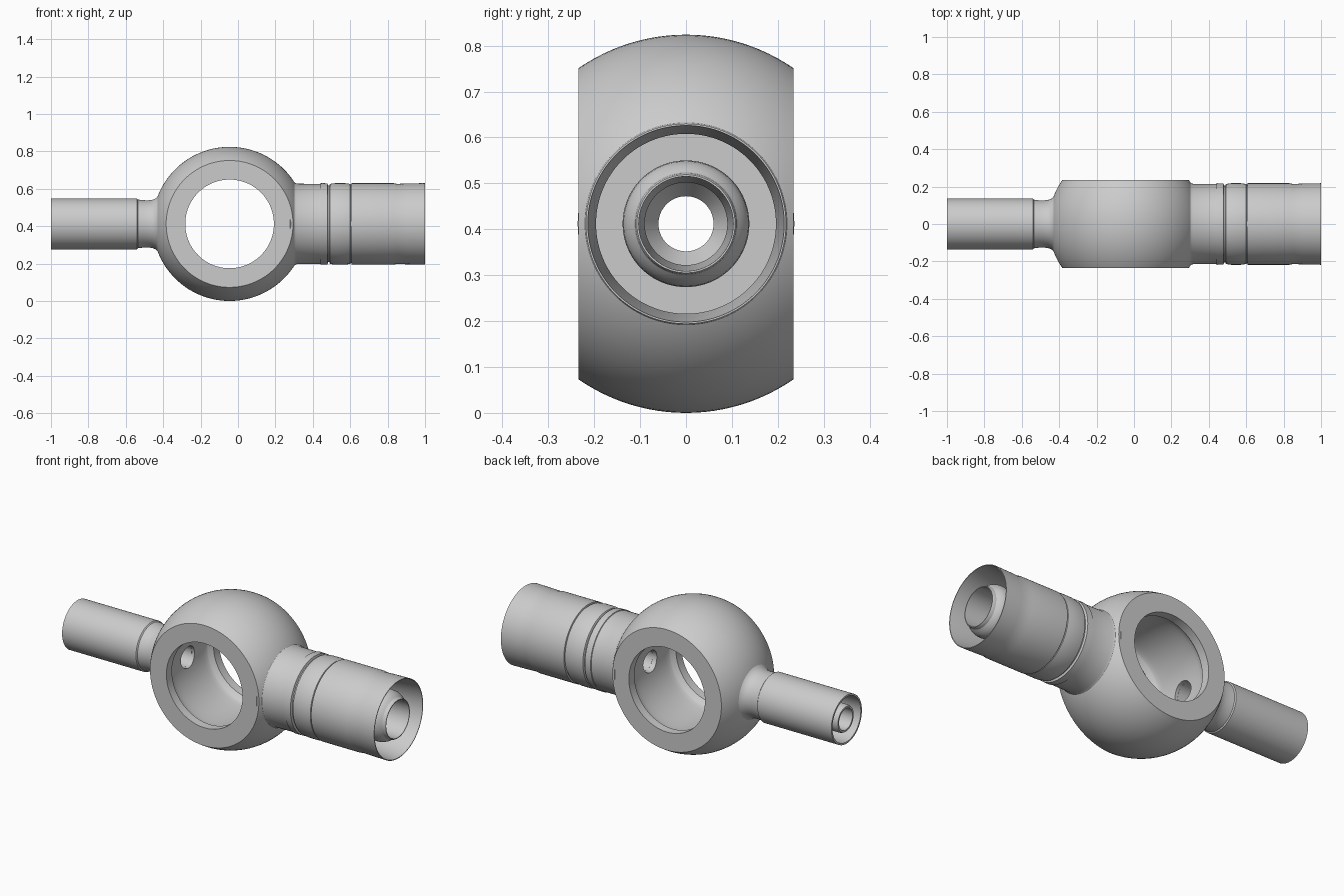
import bpy, bmesh, math
from mathutils import Matrix, Vector

if "Cube" in bpy.data.objects:
    bpy.data.objects.remove(bpy.data.objects["Cube"])

CX, CZ, R, HALF = -0.045, 0.412, 0.412, 0.234

steel = bpy.data.materials.new("brushed steel grey")
steel.use_nodes = True
GREY = (0.6, 0.6, 0.6, 1)
steel.diffuse_color = GREY
steel.node_tree.nodes["Principled BSDF"].inputs["Base Color"].default_value = GREY


def lathe(name, profile, axis, centre, segments=112):
    """Revolve a closed profile of (along, radius) points about the x or y axis."""
    bm = bmesh.new()
    rings = []
    for i in range(segments):
        a = math.tau * i / segments
        ring = []
        for t, r in profile:
            u, v = r * math.cos(a), r * math.sin(a)
            ring.append(bm.verts.new((t, u, v) if axis == "x" else (u, t, v)))
        rings.append(ring)
    n = len(profile)
    for i in range(segments):
        p, q = rings[i], rings[(i + 1) % segments]
        for j in range(n):
            k = (j + 1) % n
            bm.faces.new((p[j], p[k], q[k], q[j]))
    bmesh.ops.recalc_face_normals(bm, faces=bm.faces)
    bmesh.ops.translate(bm, verts=bm.verts, vec=Vector(centre))
    mesh = bpy.data.meshes.new(name)
    bm.to_mesh(mesh)
    bm.free()
    obj = bpy.data.objects.new(name, mesh)
    bpy.context.collection.objects.link(obj)
    mesh.materials.append(steel)
    return obj


def smooth(obj):
    bpy.ops.object.select_all(action="DESELECT")
    obj.select_set(True)
    bpy.context.view_layer.objects.active = obj
    bpy.ops.object.shade_smooth_by_angle(angle=math.radians(28))


# Ball-shaped eye with flat faces, a bore and a wider inner groove
limit = math.asin(HALF / R)
ball = []
for i in range(25):
    a = -limit + 2 * limit * i / 24
    ball.append((R * math.sin(a), R * math.cos(a)))
groove = [(0.165 * math.cos(math.pi * i / 10),
           0.258 + 0.012 * math.sin(math.pi * i / 10)) for i in range(11)]
bore = [(HALF, 0.237), (0.185, 0.237)] + groove + [(-0.185, 0.237), (-HALF, 0.237)]
eye = lathe("ring_eye", ball + bore, "y", (CX, 0, CZ))

# Cross drilling through both walls of the eye
bm = bmesh.new()
bmesh.ops.create_cone(bm, cap_ends=True, segments=64, radius1=0.0605,
                      radius2=0.0605, depth=1.2,
                      matrix=Matrix.Translation((CX, 0, CZ)) @ Matrix.Rotation(math.pi / 2, 4, "Y"))
drill_mesh = bpy.data.meshes.new("cross_drill")
bm.to_mesh(drill_mesh)
bm.free()
drill = bpy.data.objects.new("cross_drill", drill_mesh)
bpy.context.collection.objects.link(drill)
cut = eye.modifiers.new("cross_hole", "BOOLEAN")
cut.operation = "DIFFERENCE"
cut.solver = "EXACT"
cut.object = drill
bpy.context.view_layer.objects.active = eye
bpy.ops.object.modifier_apply(modifier=cut.name)
bpy.data.objects.remove(drill)
smooth(eye)

AXIS = (0, 0, CZ)

# Wide socket: neck, grooved collar, crimp sleeve with flared mouth
smooth(lathe("wide_sleeve", [
    (0.25, 0.06), (0.25, 0.2), (0.28, 0.236), (0.295, 0.224), (0.315, 0.215),
    (0.44, 0.214), (0.442, 0.218), (0.478, 0.217), (0.482, 0.205),
    (0.488, 0.205), (0.492, 0.214), (0.52, 0.218), (0.57, 0.218),
    (0.6, 0.214), (0.602, 0.21), (0.606, 0.21), (0.608, 0.218),
    (0.83, 0.218), (0.85, 0.214), (0.9, 0.216), (1.0, 0.218),
    (1.0, 0.214), (0.84, 0.196), (0.64, 0.196), (0.64, 0.1),
    (0.44, 0.1), (0.38, 0.06)], "x", AXIS))

# Hose nipple inside the wide socket, with a rounded barb at its tip
smooth(lathe("wide_nipple", [
    (0.62, 0.102), (0.62, 0.115), (0.84, 0.115), (0.865, 0.12),
    (0.885, 0.133), (0.91, 0.138), (0.935, 0.136), (0.955, 0.128),
    (0.968, 0.118), (0.975, 0.112), (0.99, 0.11), (0.995, 0.107),
    (0.995, 0.103), (0.62, 0.09)], "x", AXIS))

# Narrow socket: filleted neck and thin-walled sleeve
smooth(lathe("narrow_sleeve", [
    (-0.33, 0.06), (-0.33, 0.2), (-0.385, 0.228), (-0.4, 0.198),
    (-0.412, 0.172), (-0.425, 0.151), (-0.44, 0.136), (-0.46, 0.128),
    (-0.485, 0.126), (-0.51, 0.127), (-0.535, 0.13), (-0.54, 0.136),
    (-1.0, 0.136), (-1.0, 0.126), (-0.6, 0.12), (-0.6, 0.06)], "x", AXIS))

# Hose nipple inside the narrow socket
smooth(lathe("narrow_nipple", [
    (-0.58, 0.06), (-0.58, 0.075), (-0.985, 0.075), (-0.995, 0.07),
    (-0.995, 0.06)], "x", AXIS))
